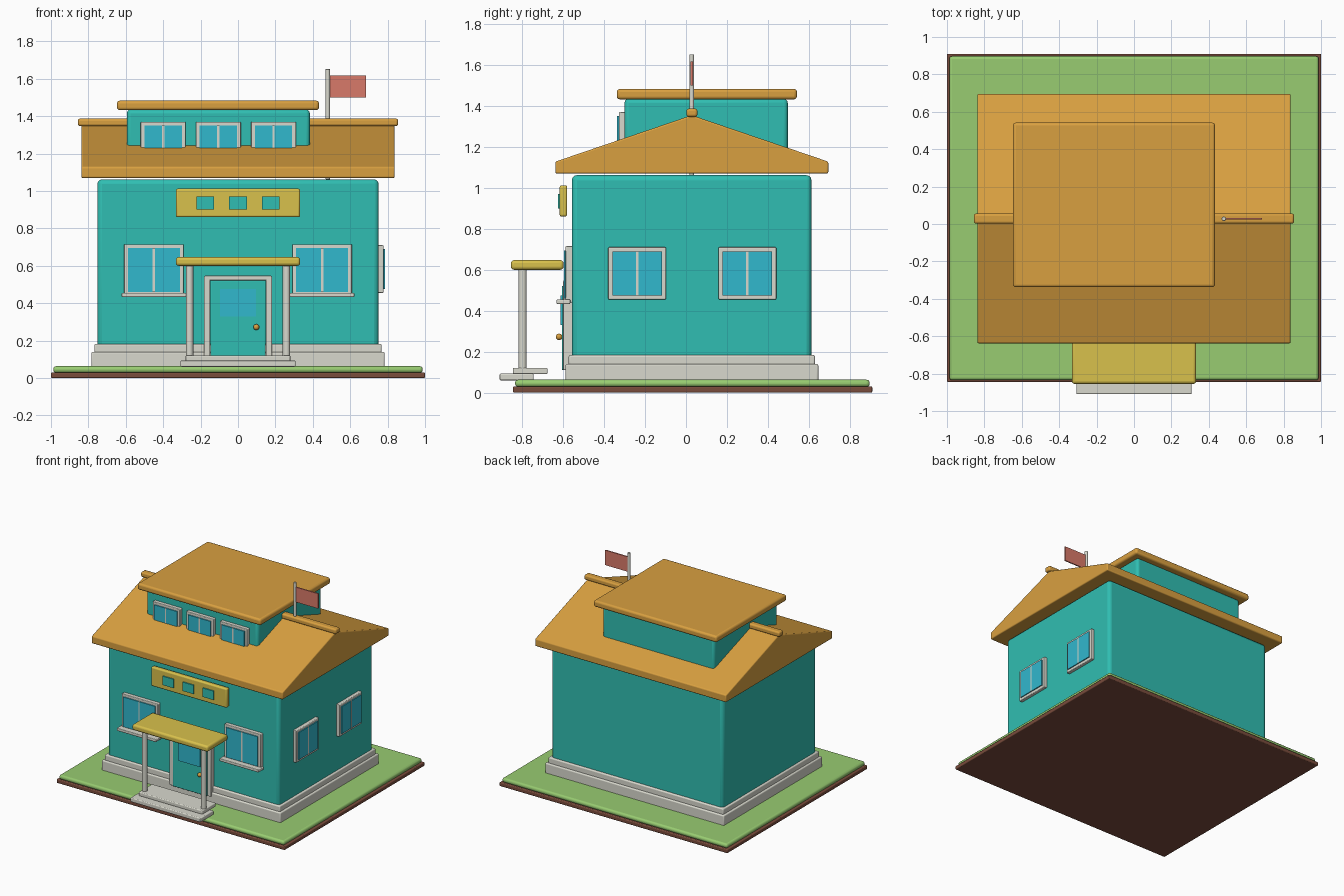
import bpy, bmesh, math

if "Cube" in bpy.data.objects:
    bpy.data.objects.remove(bpy.data.objects["Cube"])

def srgb(c):
    return tuple(((v / 255 + 0.055) / 1.055) ** 2.4 for v in c) + (1,)

def mat(name, *c):
    m = bpy.data.materials.new(name)
    m.diffuse_color = srgb(c)
    m.use_nodes = True
    m.node_tree.nodes["Principled BSDF"].inputs["Base Color"].default_value = m.diffuse_color
    return m

TEAL = mat("teal wall", 48, 190, 178)
ROOF = mat("orange roof", 217, 160, 64)
YELLOW = mat("yellow trim", 217, 193, 76)
STONE = mat("pale stone", 217, 217, 206)
GLASS = mat("blue glass", 49, 184, 206)
GRASS = mat("green grass", 152, 204, 113)
SOIL = mat("brown soil", 122, 76, 60)
RED = mat("red flag", 217, 122, 106)

def finish(bm, name, m, bevel=0.0):
    me = bpy.data.meshes.new(name)
    bmesh.ops.recalc_face_normals(bm, faces=bm.faces)
    bm.to_mesh(me)
    bm.free()
    me.materials.append(m)
    ob = bpy.data.objects.new(name, me)
    bpy.context.collection.objects.link(ob)
    if bevel:
        b = ob.modifiers.new("bevel", 'BEVEL')
        b.width, b.segments, b.limit_method = bevel, 3, 'ANGLE'
    bpy.ops.object.select_all(action='DESELECT')
    ob.select_set(True)
    bpy.context.view_layer.objects.active = ob
    bpy.ops.object.shade_smooth_by_angle(angle=math.radians(35))
    return ob

def box(name, m, x0, x1, y0, y1, z0, z1, bevel=0.0):
    bm = bmesh.new()
    bmesh.ops.create_cube(bm, size=1)
    for v in bm.verts:
        v.co = (x1 if v.co.x > 0 else x0, y1 if v.co.y > 0 else y0, z1 if v.co.z > 0 else z0)
    return finish(bm, name, m, bevel)

def cylinder(name, m, x, y, z0, z1, r, bevel=0.0):
    bm = bmesh.new()
    bmesh.ops.create_cone(bm, cap_ends=True, segments=20, radius1=r, radius2=r, depth=z1 - z0)
    bmesh.ops.translate(bm, verts=bm.verts, vec=(x, y, (z0 + z1) / 2))
    return finish(bm, name, m, bevel)

def window(name, c, w, z0, z1, wall, side=False):
    """Frame board with two proud panes and a mullion; side=True faces +x."""
    def part(n, m, u0, u1, d0, d1, a, b, bev=0.0):
        if side:
            box(name + n, m, wall + d0, wall + d1, u0, u1, a, b, bev)
        else:
            box(name + n, m, u0, u1, wall - d1, wall - d0, a, b, bev)
    h, f = w / 2, 0.02
    part("_frame", STONE, c - h, c + h, -0.01, 0.028, z0, z1, 0.005)
    part("_left_pane", GLASS, c - h + f, c - 0.006, 0.02, 0.036, z0 + f, z1 - f)
    part("_right_pane", GLASS, c + 0.006, c + h - f, 0.02, 0.036, z0 + f, z1 - f)
    part("_mullion", STONE, c - 0.006, c + 0.006, 0.02, 0.037, z0 + f, z1 - f)

# Plot and foundation
box("soil", SOIL, -1, 1, -0.845, 0.91, 0, 0.03, 0.006)
box("lawn", GRASS, -0.987, 0.987, -0.835, 0.897, 0.028, 0.063, 0.015)
box("lower_foundation", STONE, -0.784, 0.784, -0.588, 0.646, 0.05, 0.14, 0.008)
box("upper_foundation", STONE, -0.768, 0.768, -0.573, 0.63, 0.13, 0.183, 0.008)

# Walls
box("walls", TEAL, -0.752, 0.752, -0.558, 0.613, 0.15, 1.062, 0.025)

# Gable roof and ridge cap
bm = bmesh.new()
profile = [(-0.638, 1.07), (0.695, 1.07), (0.695, 1.128), (0.028, 1.355), (-0.638, 1.128)]
face = bm.faces.new([bm.verts.new((-0.838, y, z)) for y, z in profile])
ext = bmesh.ops.extrude_face_region(bm, geom=[face])
bmesh.ops.translate(bm, vec=(1.676, 0, 0),
                    verts=[g for g in ext["geom"] if isinstance(g, bmesh.types.BMVert)])
finish(bm, "gable_roof", ROOF, 0.008)
box("ridge_cap", ROOF, -0.856, 0.856, 0.002, 0.056, 1.347, 1.387, 0.012)

# Dormer
box("dormer", TEAL, -0.594, 0.384, -0.3, 0.497, 1.12, 1.435, 0.02)
box("dormer_roof", ROOF, -0.647, 0.433, -0.338, 0.542, 1.432, 1.483, 0.015)
for i, x in enumerate((-0.4, -0.105, 0.19)):
    window(f"dormer_window_{i + 1}", x, 0.24, 1.19, 1.37, -0.3)

# Main windows
for s, n in ((-1, "left"), (1, "right")):
    c = s * 0.45
    window(f"front_{n}_window", c, 0.318, 0.44, 0.715, -0.56)
    box(f"front_{n}_sill", STONE, c - 0.172, c + 0.172, -0.632, -0.565, 0.433, 0.455, 0.005)
for n, y in (("front", -0.239), ("back", 0.3)):
    window(f"side_{n}_window", y, 0.282, 0.455, 0.71, 0.75, True)

# Sign board with plates
box("sign_board", YELLOW, -0.332, 0.332, -0.617, -0.58, 0.86, 1.012, 0.01)
for i in (-1, 0, 1):
    box(f"sign_plate_{i + 2}", TEAL, i * 0.176 - 0.047, i * 0.176 + 0.047, -0.626, -0.6165, 0.9, 0.97)

# Door
for s, n in ((-1, "left"), (1, "right")):
    box(f"door_{n}_jamb", STONE, s * 0.165 - 0.0165, s * 0.165 + 0.0165, -0.6, -0.55, 0.11, 0.545, 0.005)
box("door_lintel", STONE, -0.181, 0.181, -0.6, -0.55, 0.522, 0.547, 0.005)
box("door", TEAL, -0.148, 0.148, -0.606, -0.55, 0.11, 0.522, 0.005)
box("door_window", GLASS, -0.097, 0.097, -0.614, -0.605, 0.33, 0.475)
bm = bmesh.new()
bmesh.ops.create_uvsphere(bm, u_segments=16, v_segments=10, radius=0.016)
bmesh.ops.translate(bm, verts=bm.verts, vec=(0.098, -0.62, 0.272))
finish(bm, "door_knob", ROOF)

# Porch
box("lower_step", STONE, -0.308, 0.308, -0.91, -0.744, 0.06, 0.093, 0.006)
box("upper_step", STONE, -0.28, 0.28, -0.846, -0.676, 0.09, 0.121, 0.006)
box("porch_roof", YELLOW, -0.332, 0.332, -0.855, -0.598, 0.6, 0.647, 0.015)
for s, n in ((-1, "left"), (1, "right")):
    cylinder(f"{n}_porch_post", STONE, s * 0.259, -0.798, 0.115, 0.605, 0.02)

# Flag
cylinder("flag_pole", STONE, 0.48, 0.028, 1.062, 1.652, 0.012, 0.003)
box("flag", RED, 0.488, 0.685, 0.023, 0.033, 1.5, 1.618)
